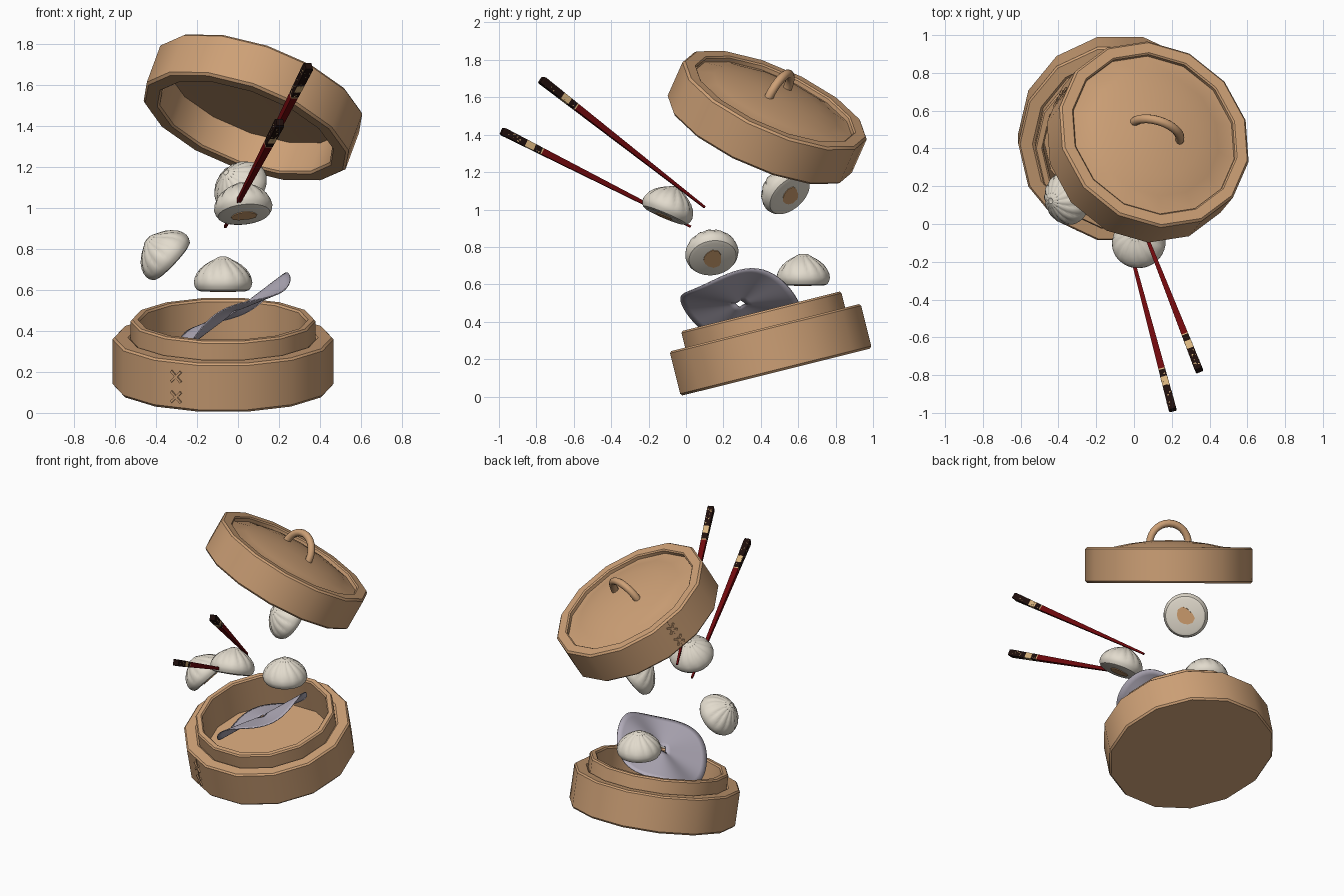
import bpy, bmesh, math, random
from mathutils import Vector, Matrix

if "Cube" in bpy.data.objects:
    bpy.data.objects.remove(bpy.data.objects["Cube"])

random.seed(4)
TAU = math.tau


def material(name, r, g, b):
    lin = [(c / 255 / 12.92 if c < 11 else ((c / 255 + 0.055) / 1.055) ** 2.4) for c in (r, g, b)]
    m = bpy.data.materials.new(name)
    m.diffuse_color = (*lin, 1)
    m.use_nodes = True
    m.node_tree.nodes["Principled BSDF"].inputs["Base Color"].default_value = m.diffuse_color
    return m


BAMBOO = material("bamboo", 205, 160, 118)
DOUGH = material("dough", 226, 219, 205)
PAPER = material("bun_paper", 208, 160, 112)
CLOTH = material("grey_liner", 180, 174, 188)
RED = material("red_lacquer", 110, 8, 12)
BLACK = material("black_lacquer", 30, 14, 11)
GOLD = material("gold_leaf", 214, 178, 125)


def make(name, bm, mats, matrix=Matrix(), smooth=30):
    bmesh.ops.recalc_face_normals(bm, faces=bm.faces)
    me = bpy.data.meshes.new(name)
    bm.to_mesh(me)
    bm.free()
    for m in mats:
        me.materials.append(m)
    ob = bpy.data.objects.new(name, me)
    bpy.context.collection.objects.link(ob)
    ob.matrix_world = matrix
    if smooth:
        bpy.ops.object.select_all(action='DESELECT')
        ob.select_set(True)
        bpy.context.view_layer.objects.active = ob
        bpy.ops.object.shade_smooth_by_angle(angle=math.radians(smooth))
    return ob


def skin(bm, rings, closed=True):
    """Bridge rings of vertices with quads."""
    for a, b in zip(rings, rings[1:]):
        n = len(a)
        for i in range(n if closed else n - 1):
            j = (i + 1) % n
            bm.faces.new((a[i], a[j], b[j], b[i]))


def lathe(profile, sides, phase=0.0, warp=None):
    """Turn (r, z) points; r = 0 at both ends closes the solid with fans."""
    bm = bmesh.new()
    rings = []
    for r, z in profile[1:-1]:
        ring = []
        for i in range(sides):
            t = phase + TAU * i / sides
            rr = r * (warp(t, z) if warp else 1)
            ring.append(bm.verts.new((rr * math.cos(t), rr * math.sin(t), z)))
        rings.append(ring)
    skin(bm, rings)
    for (r, z), ring in ((profile[0], rings[0]), (profile[-1], rings[-1])):
        c = bm.verts.new((0, 0, z))
        for i in range(sides):
            bm.faces.new((c, ring[i], ring[(i + 1) % sides]))
    return bm


def pose(origin, axis):
    q = Vector((0, 0, 1)).rotation_difference(Vector(axis).normalized())
    return Matrix.Translation(origin) @ q.to_matrix().to_4x4()


def box(bm, matrix, sx, sy, sz):
    bmesh.ops.create_cube(bm, size=1, matrix=matrix @ Matrix.Diagonal((sx, sy, sz, 1)))


def stitches(name, parent, azimuth, apothem, height):
    """Two crossed stitches and a seam on one flat of the wall."""
    bm = bmesh.new()
    wall = Matrix.Rotation(azimuth, 4, 'Z') @ Matrix.Translation((apothem, 0, 0))
    for z in (0.26, 0.68):
        for s in (-1, 1):
            box(bm, wall @ Matrix.Translation((0, 0, z * height)) @ Matrix.Rotation(s * TAU / 8, 4, 'X'),
                0.016, 0.012, 0.075)
    box(bm, wall @ Matrix.Translation((0, 0, height / 2)), 0.006, 0.004, height * 0.9)
    make(name, bm, [BAMBOO], parent, 0)


# --- steamer base, tilted towards the front ---
STEP = TAU / 14
base_m = pose((-0.073, 0.4825, 0.131), (0, -0.242, 0.97))
base = [(0, 0), (0.53, 0), (0.54, 0.012), (0.54, 0.235), (0.53, 0.245), (0.465, 0.245), (0.452, 0.235),
        (0.452, 0.325), (0.444, 0.335), (0.416, 0.335), (0.408, 0.325), (0.408, 0.1), (0, 0.1)]
make("steamer_base", lathe(base, 14), [BAMBOO], base_m)
stitches("base_stitches", base_m, math.radians(270) - STEP, 0.527, 0.245)

# --- lid, floating and tilted to the back right ---
axis = Vector((0.32, 0.385, 0.866)).normalized()
lid_m = pose(Vector((0.073, 0.434, 1.492)) - axis * 0.115, axis)
lid = [(0, 0.275), (0.12, 0.27), (0.25, 0.253), (0.36, 0.23), (0.448, 0.2), (0.458, 0.2), (0.458, 0.222),
       (0.466, 0.23), (0.523, 0.23), (0.535, 0.218), (0.535, 0.012), (0.523, 0), (0.46, 0), (0.45, 0.01),
       (0.45, 0.17), (0, 0.18)]
make("steamer_lid", lathe(lid, 14, STEP / 2), [BAMBOO], lid_m)
stitches("lid_stitches", lid_m, 6 * STEP, 0.522, 0.23)

# --- arched lid handle ---
bm = bmesh.new()
rings = []
for i in range(17):
    a = math.pi * (i / 16 * 1.16 - 0.08)
    d = Vector((math.cos(a), 0, math.sin(a)))
    c = d * 0.132 + Vector((0, 0, 0.25))
    rings.append([bm.verts.new(c + d * 0.024 * math.cos(TAU * k / 10) + Vector((0, 0.024 * math.sin(TAU * k / 10), 0)))
                  for k in range(10)])
skin(bm, rings)
bm.faces.new(rings[0])
bm.faces.new(rings[-1])
make("lid_handle", bm, [BAMBOO], lid_m @ Matrix.Rotation(math.radians(-20), 4, 'Z'), 40)

# --- pleated buns, each with a paper patch underneath ---
PLEATS = 14


def pleat(t, z):
    f = min(1, max(0, (z - 0.05) / 0.08))
    crease = (1 - abs(math.sin(PLEATS * (t + 2.5 * z) / 2))) ** 2
    return 1 - 0.13 * f * crease


bun = [(0, 0), (0.11, 0), (0.127, 0.006), (0.138, 0.022), (0.143, 0.042), (0.139, 0.065), (0.129, 0.088),
       (0.112, 0.11), (0.09, 0.129), (0.066, 0.144), (0.043, 0.156), (0.028, 0.165), (0.016, 0.169), (0, 0.162)]
buns = [((-0.005, 0.515, 1.12), (-0.58, -0.55, 0.6)),
        ((0.022, -0.085, 1.035), (-0.1, 0.38, 0.9)),
        ((-0.375, 0.134, 0.79), (-0.72, -0.12, 0.68)),
        ((-0.073, 0.627, 0.672), (0, 0, 1))]
for i, (centre, a) in enumerate(buns, 1):
    a = Vector(a).normalized()
    m = pose(Vector(centre) - a * 0.078, a)
    make(f"bun_{i}", lathe(bun, PLEATS * 6, 0, pleat), [DOUGH], m, 35)
    patch = lathe([(0, -0.004), (0.055, -0.004), (0.055, 0.002), (0, 0.002)], 12, 0,
                  lambda t, z: 1 + 0.16 * math.cos(2 * t) + 0.07 * math.sin(3 * t))
    make(f"bun_paper_{i}", patch, [PAPER], m)

# --- wavy round liner with a square hole ---
bm = bmesh.new()
N, R = 64, 0.32
rings = []
for k in range(9):
    ring = []
    for i in range(N):
        t = TAU * i / N
        hole = 0.034 / (abs(math.cos(t)) + abs(math.sin(t)))
        r = hole + (R - hole) * k / 8
        ring.append(bm.verts.new((r * math.cos(t), r * math.sin(t),
                                  0.035 * (r / R) * math.sin(3 * t + 0.6))))
    rings.append(ring)
skin(bm, rings)
liner = make("steamer_liner", bm, [CLOTH], pose((-0.015, 0.29, 0.497), (-0.507, 0, 0.86)), 40)
mod = liner.modifiers.new("thickness", 'SOLIDIFY')
mod.thickness = 0.006
mod.offset = 0

# --- chopsticks: tapered red shaft, black grip with gold ---
sticks = [((0.0, 0.10, 1.012), (0.345, -0.775, 1.695)), ((-0.063, 0.025, 0.908), (0.205, -0.985, 1.42))]
CUTS = [0, 0.4, 0.787, 0.793, 0.83, 0.875, 0.99, 1]
for i, (tip, end) in enumerate(sticks, 1):
    tip, end = Vector(tip), Vector(end)
    length = (end - tip).length
    z = (end - tip).normalized()
    x = z.cross(Vector((0, 0, 1))).normalized()
    y = z.cross(x)
    m = Matrix((x, y, z)).transposed().to_4x4()
    m.translation = tip

    def half(f):
        return 0.006 + 0.015 * f

    bm = bmesh.new()
    rings = []
    for f in CUTS:
        h = half(f) * (0.85 if f == 1 else 1)
        rings.append([bm.verts.new((sx * h, sy * h, f * length)) for sx, sy in ((1, 1), (-1, 1), (-1, -1), (1, -1))])
    skin(bm, rings)
    bm.faces.new(rings[0])
    bm.faces.new(rings[-1])
    bm.normal_update()
    for face in bm.faces:
        c = face.calc_center_median()
        f = c.z / length
        if f > 0.787:
            face.material_index = 1
        if 0.787 < f < 0.793:
            face.material_index = 2
        if 0.83 < f < 0.875 and (abs(c.y) > abs(c.x) or c.x < 0):
            face.material_index = 2
    make(f"chopstick_{i}", bm, [RED, BLACK, GOLD], m, 0)

    # gold flecks on the grip
    bm = bmesh.new()
    for side in range(4):
        for k in range(11):
            f = random.uniform(0.8, 0.985)
            h = half(f)
            spot = Matrix.Rotation(side * TAU / 4, 4, 'Z') @ Matrix.Translation(
                (h, random.uniform(-0.7, 0.7) * h, f * length)) @ Matrix.Rotation(random.uniform(0, 3), 4, 'X')
            s = random.uniform(0.004, 0.009)
            box(bm, spot, 0.002, s, s * 0.7)
    make(f"chopstick_flecks_{i}", bm, [GOLD], m, 0)
